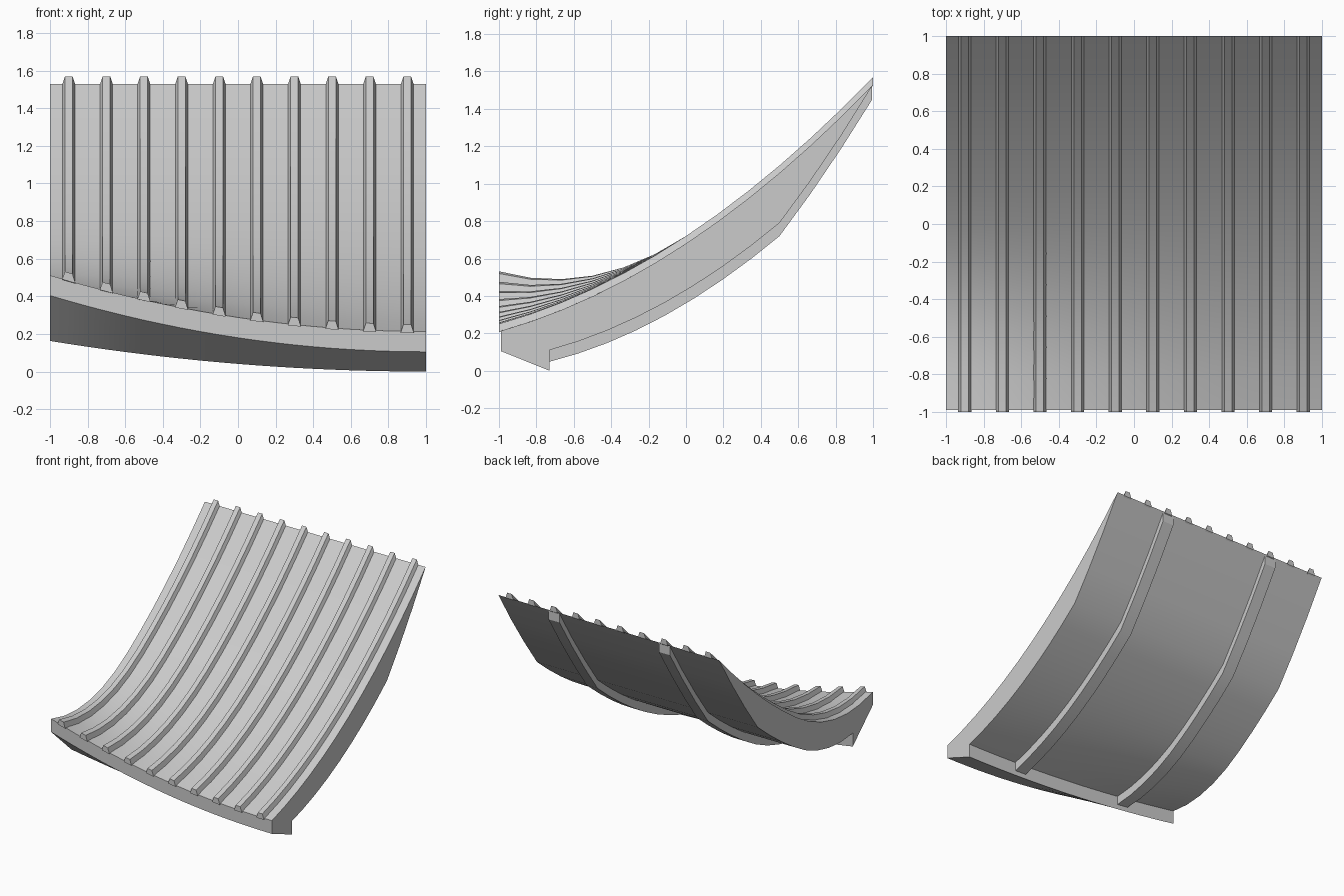
import bpy
import bmesh
import math

old = bpy.data.objects.get("Cube")
if old:
    bpy.data.objects.remove(old, do_unlink=True)

# Single plain grey for every part
grey = bpy.data.materials.new("plain_grey")
grey.use_nodes = True
colour = (0.6, 0.6, 0.6, 1)
grey.diffuse_color = colour
bsdf = next(n for n in grey.node_tree.nodes if n.type == 'BSDF_PRINCIPLED')
bsdf.inputs["Base Color"].default_value = colour

FRONT, LIP, KINK = -0.99, -0.73, 0.5


def lift(x, y):
    """Front edge curls upward towards the -x corner."""
    return 0.0763 * (1 - x) ** 2 * min(y, 0) ** 2


def top(y):
    return 0.68 + 0.66 * y + 0.19 * y * y


def under(y):
    if y <= KINK:
        return 0.43 + 0.6055 * y + 0.229 * y * y
    u = y - KINK
    return 0.79 + 1.31 * u + 0.33 * u * u


def steps(a, b, n):
    return [a + (b - a) * i / n for i in range(n + 1)]


def loft(name, rings):
    """Skin a list of closed rings, cap both ends and add the curl."""
    bm = bmesh.new()
    loops = [[bm.verts.new((x, y, z + lift(x, y))) for x, y, z in ring]
             for ring in rings]
    n = len(loops[0])
    for a, b in zip(loops, loops[1:]):
        for i in range(n):
            j = (i + 1) % n
            bm.faces.new((a[i], a[j], b[j], b[i]))
    bm.faces.new(loops[0])
    bm.faces.new(loops[-1])
    bmesh.ops.recalc_face_normals(bm, faces=bm.faces)
    mesh = bpy.data.meshes.new(name)
    bm.to_mesh(mesh)
    bm.free()
    mesh.materials.append(grey)
    obj = bpy.data.objects.new(name, mesh)
    bpy.context.collection.objects.link(obj)
    bpy.ops.object.select_all(action='DESELECT')
    obj.select_set(True)
    bpy.context.view_layer.objects.active = obj
    bpy.ops.object.shade_smooth_by_angle(angle=math.radians(25))
    return obj


# Curved panel with a thick lip hanging under its front edge
upper = [(y, top(y)) for y in steps(FRONT, 1, 12)]
lower = [(y, under(y)) for y in steps(KINK, 1, 3)[2:0:-1]]
lower += [(y, under(y)) for y in steps(KINK, LIP, 8)]
profile = upper + lower + [(LIP, 0.0), (FRONT, 0.105)]
loft("curved_panel", [[(x, y, z) for y, z in profile]
                      for x in steps(-1, 1, 20)])

# Raised ribs with sloping sides along the upper surface
for k in range(10):
    cx = -0.9 + 0.2 * k
    rings = []
    for y in steps(-1, 1, 12):
        z = top(y)
        rings.append([(cx - 0.035, y, z - 0.005), (cx - 0.02, y, z + 0.04),
                      (cx + 0.02, y, z + 0.04), (cx + 0.035, y, z - 0.005)])
    loft(f"rib_{k + 1}", rings)

# Two support beams along the underside
for side, cx in (("right", -0.5), ("left", 0.5)):
    rings = []
    for y in steps(LIP, KINK, 8) + steps(KINK, 0.995, 3)[1:]:
        z = under(y)
        rings.append([(cx - 0.05, y, z + 0.005), (cx + 0.05, y, z + 0.005),
                      (cx + 0.05, y, z - 0.07), (cx - 0.05, y, z - 0.07)])
    loft(f"support_beam_{side}", rings)
